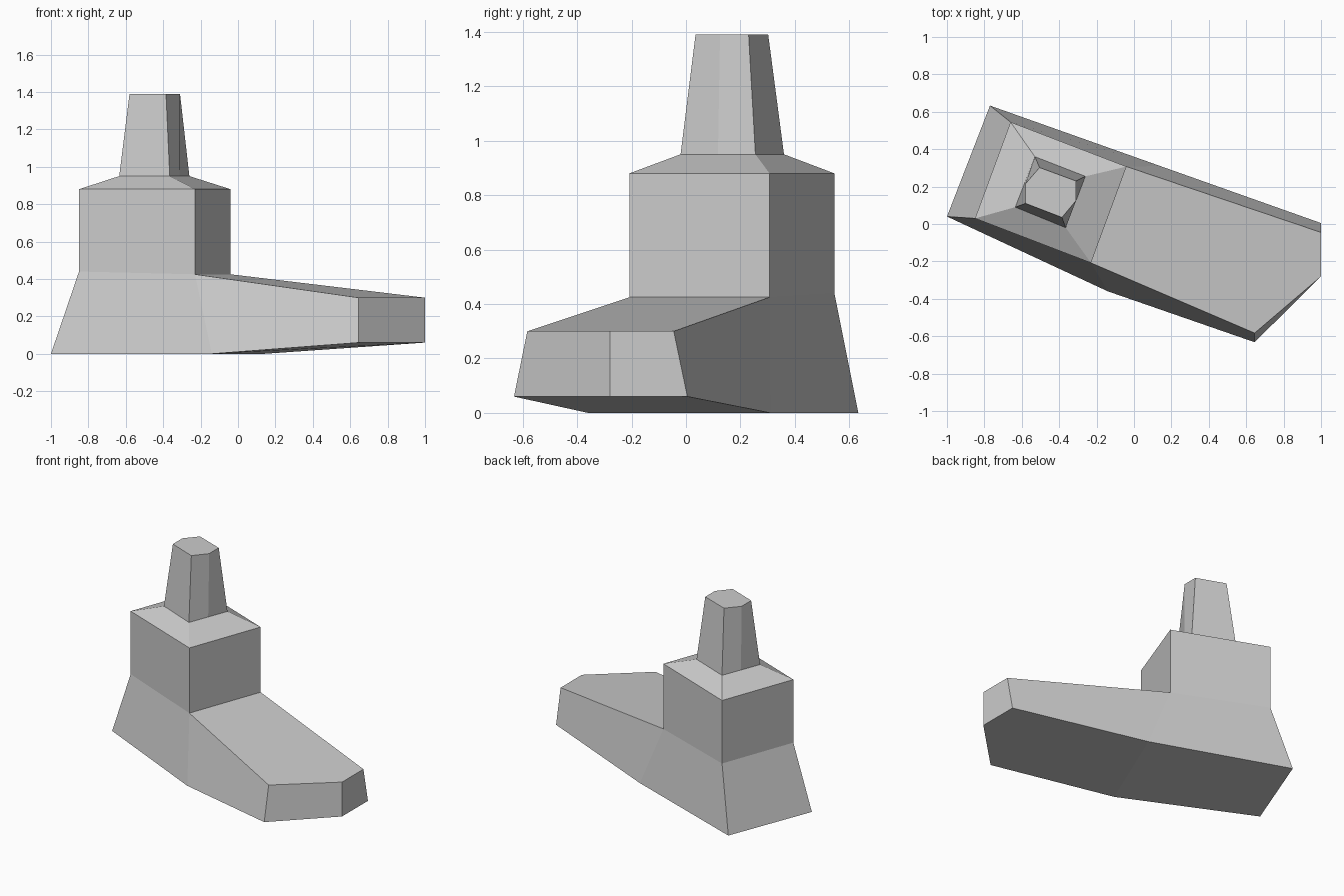
import bpy

if "Cube" in bpy.data.objects:
    bpy.data.objects.remove(bpy.data.objects["Cube"])


def loft(name, rings, caps):
    """Join equal-length point rings with side faces; caps = [(ring, indices)]."""
    n = len(rings[0])
    verts = [p for ring in rings for p in ring]
    faces = [(r * n + i, r * n + (i + 1) % n, (r + 1) * n + (i + 1) % n, (r + 1) * n + i)
             for r in range(len(rings) - 1) for i in range(n)]
    for r, idx in caps:
        order = idx if r else idx[::-1]
        faces.append([r * n + i for i in order])
    mesh = bpy.data.meshes.new(name)
    mesh.from_pydata(verts, [], faces)
    mesh.update()
    obj = bpy.data.objects.new(name, mesh)
    bpy.context.collection.objects.link(obj)
    return obj


def level(points, z):
    return [(x, y, z) for x, y in points]


# Plan outlines, counter-clockwise from the heel's front corner
ankle = [(-0.85, 0.03), (-0.23, -0.208), (-0.04, 0.307), (-0.66, 0.545)]
ankle_z = [0.44, 0.425, 0.425, 0.44]
seam = [(x, y, z) for (x, y), z in zip(ankle, ankle_z)]

# Foot: flared sole with raised toe, sloping instep
sole = [(-1, 0.04, 0), (-0.14, -0.36, 0), (0.645, -0.632, 0.06), (1, -0.28, 0.06),
        (1, 0.005, 0.06), (0.14, 0.31, 0), (-0.77, 0.633, 0)]
upper = [seam[0], seam[1], (0.645, -0.583, 0.3), (1, -0.28, 0.3),
         (1, -0.045, 0.3), seam[2], seam[3]]
toe = [1, 2, 3, 4, 5]
loft("foot", [sole, upper], [(0, [0, 1, 5, 6]), (0, toe), (1, toe)])

# Ankle block with sloping shoulders up to the post
post_base = [(-0.635, 0.09), (-0.365, -0.02), (-0.26, 0.255), (-0.53, 0.36)]
loft("ankle_block", [seam, level(ankle, 0.88), level(post_base, 0.95)], [])

# Post: square base tapering to a six-sided top
b = post_base
mid = lambda p, q: ((p[0] + q[0]) / 2, (p[1] + q[1]) / 2)
base_ring = [b[0], b[1], mid(b[1], b[2]), b[2], b[3], mid(b[3], b[0])]
top_ring = [(-0.58, 0.11), (-0.385, 0.035), (-0.31, 0.125),
            (-0.31, 0.23), (-0.505, 0.302), (-0.58, 0.215)]
loft("post", [level(base_ring, 0.95), level(top_ring, 1.39)], [(1, list(range(6)))])
